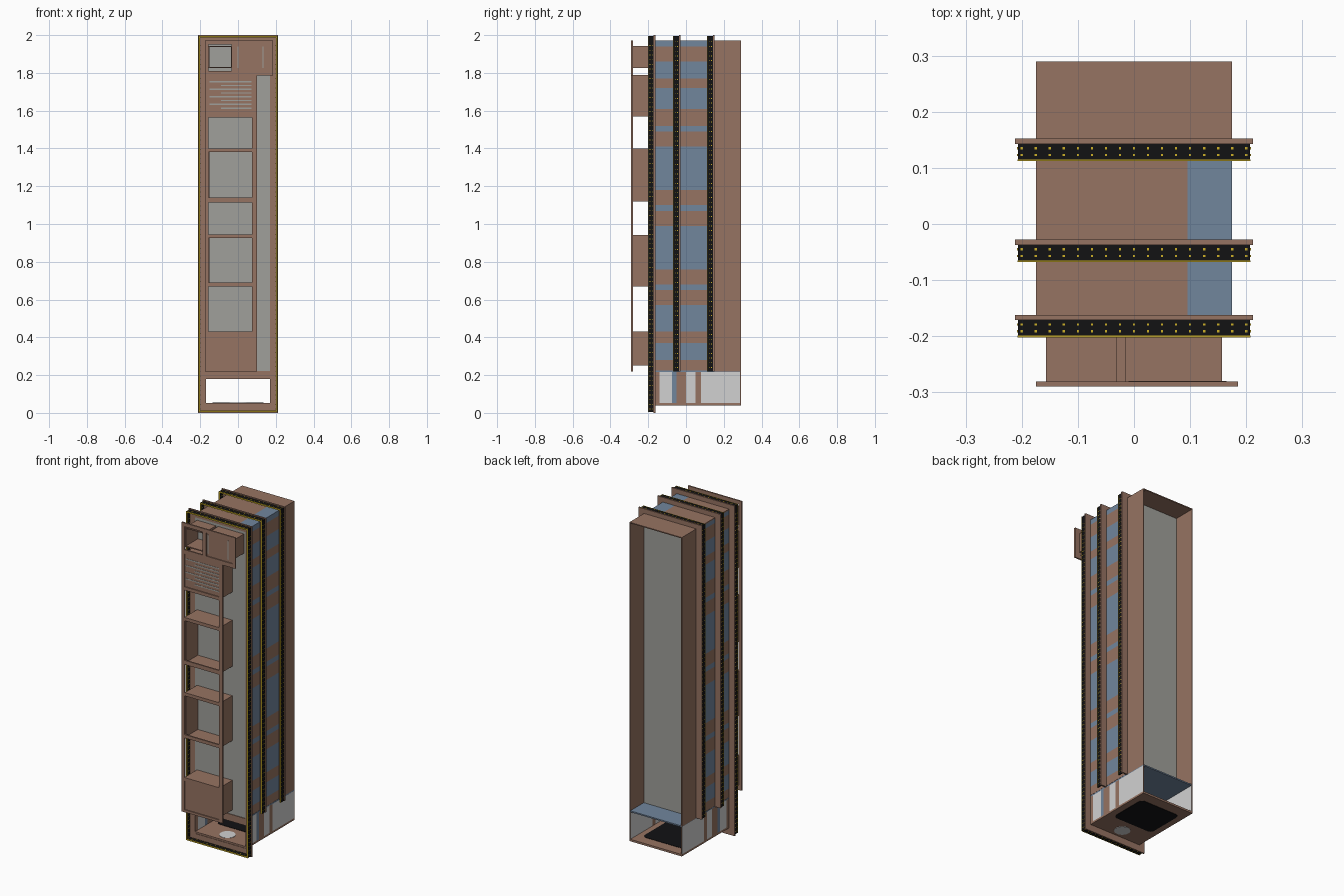
import bpy, bmesh, math

if "Cube" in bpy.data.objects:
    bpy.data.objects.remove(bpy.data.objects["Cube"])

def mat(name, r, g, b):
    m = bpy.data.materials.new(name)
    m.diffuse_color = (r, g, b, 1)
    m.use_nodes = True
    m.node_tree.nodes["Principled BSDF"].inputs["Base Color"].default_value = m.diffuse_color
    return m

BROWN = mat("brown", .305, .172, .122)
GREY = mat("grey_glass", .35, .35, .325)
BLUE = mat("blue_glass", .165, .236, .335)
LIGHT = mat("light_grey", .64, .64, .64)
BLACK = mat("black", .006, .006, .007)
YELLOW = mat("yellow", .62, .44, .02)

def add_box(bm, x0, x1, y0, y1, z0, z1):
    v = [bm.verts.new((x, y, z)) for x in (x0, x1) for y in (y0, y1) for z in (z0, z1)]
    for f in ((0, 1, 3, 2), (4, 6, 7, 5), (0, 4, 5, 1), (2, 3, 7, 6), (0, 2, 6, 4), (1, 5, 7, 3)):
        bm.faces.new([v[i] for i in f])

def boxes(name, material, items):
    bm = bmesh.new()
    for b in items:
        add_box(bm, *b)
    bmesh.ops.recalc_face_normals(bm, faces=bm.faces)
    me = bpy.data.meshes.new(name)
    bm.to_mesh(me)
    bm.free()
    me.materials.append(material)
    ob = bpy.data.objects.new(name, me)
    bpy.context.collection.objects.link(ob)
    return ob

def ring(x0, x1, z0, z1, t, y0, y1, bottom=True):
    """Rectangular frame in the xz plane, outer size given, t = border."""
    low = z0 + t if bottom else z0
    out = [(x0, x0 + t, y0, y1, low, z1 - t), (x1 - t, x1, y0, y1, low, z1 - t),
           (x0, x1, y0, y1, z1 - t, z1)]
    if bottom:
        out.append((x0, x1, y0, y1, z0, z0 + t))
    return out

# tower shaft: alternating brown and blue storeys
bands = [(.28, .37), (.43, .57), (.65, .68), (.76, .99), (1.07, 1.10), (1.18, 1.41),
         (1.49, 1.52), (1.61, 1.72), (1.77, 1.86), (1.94, 1.965)]
W, YF, YB = .175, -.163, .15
solid, z = [], .225
for a, b in bands:
    solid.append((-W, W, YF, YB, z, a))
    z = b
boxes("wall_storeys", BROWN, solid)
boxes("window_storeys", BLUE, [(-W, W, YF, YB, a, b) for a, b in bands])
boxes("roof", BROWN, [(-W, .095, YF, YB, 1.965, 1.972)])
boxes("roof_glass", BLUE, [(.095, W, YF, YB, 1.965, 1.972)])
boxes("front_glass", GREY, [(-W, W, YF - .004, YF, .222, 1.965)])
boxes("rear_glass", GREY, [(-W + .004, W - .004, YB, YB + .01, .222, 1.965)])

# open rear shell
boxes("rear_shell", BROWN, [(-W, -W + .004, YB, .29, .22, 1.972), (W - .004, W, YB, .29, .22, 1.972),
                            (-W, W, YB, .29, 1.966, 1.972)])

# ground floor
boxes("ground_ceiling", BLUE, [(-W, W, YF, .289, .216, .224)])
boxes("ground_floor", BROWN, [(-W, W, -.168, .29, .04, .052)])
sides = {LIGHT: [(-.14, -.075), (0, .05), (.08, .287)],
         BLUE: [(-.075, -.05)],
         BROWN: [(-.165, -.14), (-.05, 0), (.05, .08), (.287, .29)]}
for m, spans in sides.items():
    boxes("ground_side_" + m.name, m,
          [(min(s * W, s * (W - .005)), max(s * W, s * (W - .005)), a, b, .052, .218)
           for s in (-1, 1) for a, b in spans])

# rounded mat and round disc, showing on both sides of the floor slab
def slab(name, material, pts, z0, z1):
    bm = bmesh.new()
    f = bm.faces.new([bm.verts.new((x, y, z0)) for x, y in pts])
    r = bmesh.ops.extrude_face_region(bm, geom=[f])
    for v in r["geom"]:
        if isinstance(v, bmesh.types.BMVert):
            v.co.z = z1
    bmesh.ops.recalc_face_normals(bm, faces=bm.faces)
    me = bpy.data.meshes.new(name)
    bm.to_mesh(me)
    bm.free()
    me.materials.append(material)
    bpy.context.collection.objects.link(bpy.data.objects.new(name, me))

R = .025
rug = []
for i, (cx, cy) in enumerate(((.11, .2), (-.11, .2), (-.11, .01), (.11, .01))):
    for k in range(5):
        a = (i + k / 4) * math.pi / 2
        rug.append((cx + R * math.cos(a), cy + R * math.sin(a)))
slab("floor_mat", BLACK, rug, .038, .054)
slab("floor_disc", LIGHT, [(.045 * math.cos(i * math.pi / 12), -.1 + .045 * math.sin(i * math.pi / 12))
                           for i in range(24)], .038, .054)

# three light frames: brown flange, black strip, yellow edging and bulbs
for n, (y, z0) in enumerate(((-.202, 0), (-.068, .22), (.112, .22))):
    full = n == 0
    tag = ("front", "middle", "rear")[n]
    boxes(tag + "_flange", BROWN, ring(-.212, .212, z0, 2, .042, y + .031, y + .04, full))
    e = .006
    boxes(tag + "_light_strip", BLACK,
          ring(-.207, .207, z0 + (.005 if full else 0), 1.995, e, y + .003, y + .031, full))
    boxes(tag + "_yellow_edge", YELLOW,
          ring(-.208, .208, z0 + (.004 if full else 0), 1.996, .008, y, y + .003, full))
    bulbs, s = [], .002
    for yy in (y + .011, y + .023):
        for i in range(int((1.97 - z0) / .025)):
            zz = z0 + .02 + i * .025
            for sx in (-1, 1):
                c = sx * .204
                bulbs.append((c - .0045, c + .0045, yy - s, yy + s, zz - s, zz + s))
        for i in range(17):
            xx = -.2 + i * .025
            for zc in ((.008, 1.992) if full else (1.992,)):
                bulbs.append((xx - s, xx + s, yy - s, yy + s, zc - .0045, zc + .0045))
    boxes(tag + "_bulbs", YELLOW, bulbs)
boxes("entrance_fascia", BROWN, [(-.17, .17, -.171, -.162, .18, .222)])

# hanging front sign: thin lattice
P0, P1 = -.29, -.281
bars = [(.22, .235), (.41, .43), (.67, .69), (.925, .945), (1.115, 1.14), (1.38, 1.40),
        (1.565, 1.585), (1.785, 1.81)]
lattice = [(-.155, .075, P0, P1, a, b) for a, b in bars]
lattice += [(-.175, -.155, P0, P1, .22, 1.972), (.075, .10, P0, P1, .22, 1.785),
            (.075, .185, P0, P1, 1.785, 1.81), (-.155, .185, P0, P1, 1.95, 1.972),
            (-.035, -.01, P0, P1, 1.81, 1.95), (.165, .185, P0, P1, 1.81, 1.95)]
boxes("sign_lattice", BROWN, lattice)

# sign boxes reaching back to the tower
tubes = []
for a, b in ((.25, .43), (.67, .942), (1.12, 1.40), (1.57, 1.79)):
    tubes += ring(-.157, .08, a, b, .006, P1, -.168)
tubes += ring(-.157, -.03, 1.825, 1.942, .006, P1, -.168)
tubes += ring(-.015, .157, 1.825, 1.942, .006, P1, -.168)
boxes("sign_boxes", BROWN, tubes)

# closed sign panels with thin louvre stripes
boxes("sign_panels", BROWN, [(-.155, .075, -.284, -.28, .235, .41), (-.155, .075, -.284, -.28, 1.585, 1.785),
                             (-.01, .165, -.284, -.28, 1.81, 1.95)])
stripes = [(-.152 if i % 2 else -.09, .072, -.2855, -.284, 1.61 + i * .02, 1.617 + i * .02) for i in range(8)]
stripes += [(x, x + .005, -.2855, -.284, 1.825, 1.94) for x in (-.003, .13)]
boxes("panel_stripes", GREY, stripes)
